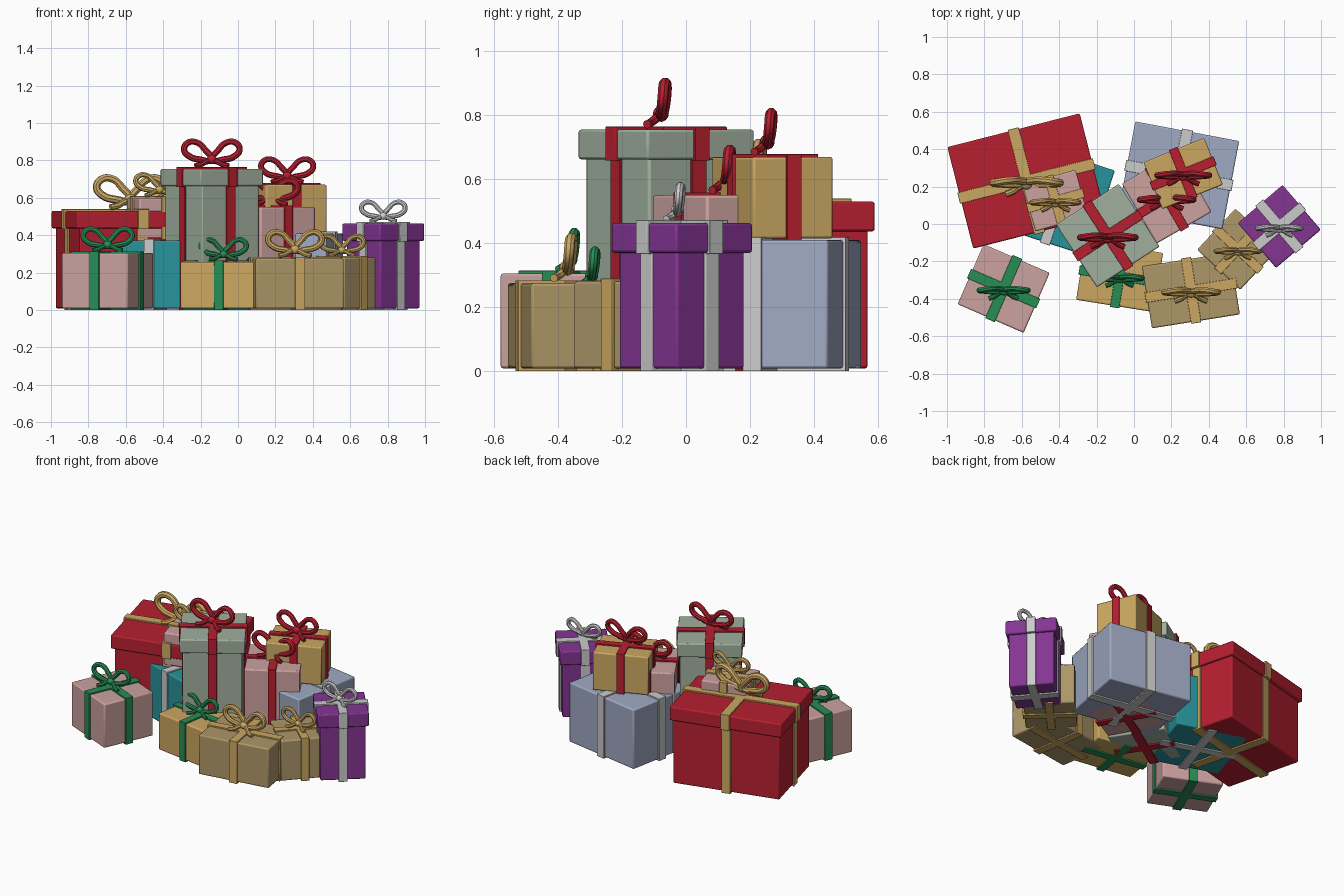
import bpy, bmesh
from math import radians
from mathutils import Matrix, Vector

old = bpy.data.objects.get("Cube")
if old:
    bpy.data.objects.remove(old, do_unlink=True)

COLOURS = {
    "red": (0.47, 0.014, 0.03), "sage": (0.35, 0.43, 0.34),
    "pink": (0.60, 0.36, 0.35), "gold": (0.60, 0.39, 0.12),
    "tan": (0.42, 0.31, 0.14), "green": (0.02, 0.27, 0.09),
    "purple": (0.23, 0.035, 0.29), "silver": (0.60, 0.60, 0.60),
    "blue_grey": (0.35, 0.40, 0.55), "teal": (0.021, 0.29, 0.32),
}
MATS = {}
for name, rgb in COLOURS.items():
    m = bpy.data.materials.new(name)
    m.use_nodes = True
    m.diffuse_color = (*rgb, 1)
    m.node_tree.nodes["Principled BSDF"].inputs["Base Color"].default_value = (*rgb, 1)
    MATS[name] = m

T = 0.009          # ribbon thickness
LID_H = 0.093      # lid height
STEP = 0.018       # lid overhang


def smooth(ob):
    bpy.ops.object.select_all(action="DESELECT")
    ob.select_set(True)
    bpy.context.view_layer.objects.active = ob
    bpy.ops.object.shade_smooth_by_angle(angle=radians(40))


def blocks(name, colour, sizes, place, bevel):
    """One mesh made of boxes given as (x size, y size, bottom, top)."""
    bm = bmesh.new()
    for sx, sy, z0, z1 in sizes:
        mat = Matrix.Translation((0, 0, (z0 + z1) / 2)) @ Matrix.Diagonal((sx, sy, z1 - z0, 1))
        bmesh.ops.create_cube(bm, size=1, matrix=mat)
    me = bpy.data.meshes.new(name)
    bm.to_mesh(me)
    bm.free()
    me.materials.append(MATS[colour])
    ob = bpy.data.objects.new(name, me)
    bpy.context.collection.objects.link(ob)
    ob.matrix_world = place
    mod = ob.modifiers.new("soft_edges", "BEVEL")
    mod.width, mod.segments = bevel, 2
    smooth(ob)


# Bow outline for a bow one unit wide, right half only
LOOP = [(0.02, 0, 0.15), (0.11, 0.03, 0.31), (0.25, 0.03, 0.43), (0.39, 0.01, 0.42),
        (0.45, 0.0, 0.31), (0.36, -0.01, 0.20), (0.19, -0.02, 0.15)]
TAIL = [(0.0, -0.02, 0.15), (0.10, -0.06, 0.11), (0.17, -0.11, 0.07), (0.27, -0.15, 0.05)]


def bow(name, colour, width, pos):
    cu = bpy.data.curves.new(name, "CURVE")
    cu.dimensions = "3D"
    cu.bevel_depth = 0.052 * width
    cu.bevel_resolution = 2
    cu.resolution_u = 5
    cu.use_fill_caps = True
    for side in (-1, 1):
        for path, closed in ((LOOP, True), (TAIL, False)):
            sp = cu.splines.new("BEZIER")
            sp.bezier_points.add(len(path) - 1)
            sp.use_cyclic_u = closed
            for bp, (x, y, z) in zip(sp.bezier_points, path):
                bp.co = Vector((side * x, y, z)) * width
                bp.handle_left_type = bp.handle_right_type = "AUTO"
                bp.radius = 1 if closed else 0.8
    cu.materials.append(MATS[colour])
    ob = bpy.data.objects.new(name, cu)
    bpy.context.collection.objects.link(ob)
    ob.location = pos
    bpy.ops.object.select_all(action="DESELECT")
    ob.select_set(True)
    bpy.context.view_layer.objects.active = ob
    bpy.ops.object.convert(target="MESH")
    ob = bpy.context.view_layer.objects.active
    # Knot in the middle
    bm = bmesh.new()
    bm.from_mesh(ob.data)
    knot = Matrix.Translation((0, -0.02 * width, 0.15 * width)) @ Matrix.Diagonal((1.1, 1, 1, 1))
    bmesh.ops.create_uvsphere(bm, u_segments=12, v_segments=8, radius=0.075 * width, matrix=knot)
    bm.to_mesh(ob.data)
    bm.free()
    smooth(ob)


def gift(name, colour, trim, x, y, turn, sx, sy, z0, z1, lid=False, bow_width=0, band=0.055):
    place = Matrix.Translation((x, y, 0)) @ Matrix.Rotation(radians(turn), 4, "Z")
    base = z0 + T
    inset = 2 * STEP if lid else 0
    bx, by = sx - inset, sy - inset
    body_top = z1 - 0.02 if lid else z1
    blocks(name + "_box", colour, [(bx, by, base, body_top)], place, 0.008)
    # Crossed ribbon bands hugging the body
    top = body_top if lid else z1 + T
    bands = [(band, by + 2 * T, z0, top), (bx + 2 * T, band, z0, top)]
    if lid:
        low = z1 - LID_H
        blocks(name + "_lid", colour, [(sx, sy, low, z1)], place, 0.008)
        bands += [(band, sy + 2 * T, low - 0.004, z1 + T), (sx + 2 * T, band, low - 0.004, z1 + T)]
    blocks(name + "_ribbon", trim, bands, place, 0.002)
    if bow_width:
        bow(name + "_bow", trim, bow_width, (x, y - 0.01, z1))


# Back row
gift("large_red_gift", "red", "gold", -0.575, 0.23, 14.3, 0.73, 0.56, 0, 0.53, True, 0.40, 0.06)
gift("teal_gift", "teal", "silver", -0.40, 0.13, -18, 0.47, 0.48, 0, 0.372)
gift("small_pink_gift", "pink", "gold", -0.42, 0.125, 15.5, 0.295, 0.26, 0.375, 0.60, False, 0.28, 0.05)
gift("blue_gift", "blue_grey", "silver", 0.24, 0.26, -10.7, 0.565, 0.48, 0, 0.41, band=0.06)
gift("upper_gold_gift", "gold", "red", 0.263, 0.27, 22, 0.35, 0.27, 0.405, 0.67, False, 0.31, 0.05)
# Middle row
gift("tall_sage_gift", "sage", "red", -0.14, -0.062, 33, 0.40, 0.40, 0, 0.755, True, 0.33)
gift("middle_pink_gift", "pink", "red", 0.175, 0.14, 30, 0.34, 0.37, 0, 0.55, False, 0.32, 0.05)
gift("purple_gift", "purple", "silver", 0.777, -0.013, 40.5, 0.315, 0.315, 0, 0.463, True, 0.26)
# Front row
gift("front_pink_gift", "pink", "green", -0.697, -0.345, -23.5, 0.385, 0.35, 0, 0.305, False, 0.29)
gift("front_gold_gift", "gold", "green", -0.077, -0.28, -9, 0.42, 0.32, 0, 0.257, False, 0.27, 0.05)
gift("front_tan_gift", "tan", "gold", 0.305, -0.355, 9, 0.476, 0.335, 0, 0.275, False, 0.32)
gift("side_tan_gift", "tan", "gold", 0.555, -0.135, -43, 0.315, 0.30, 0, 0.28, False, 0.26, 0.05)
